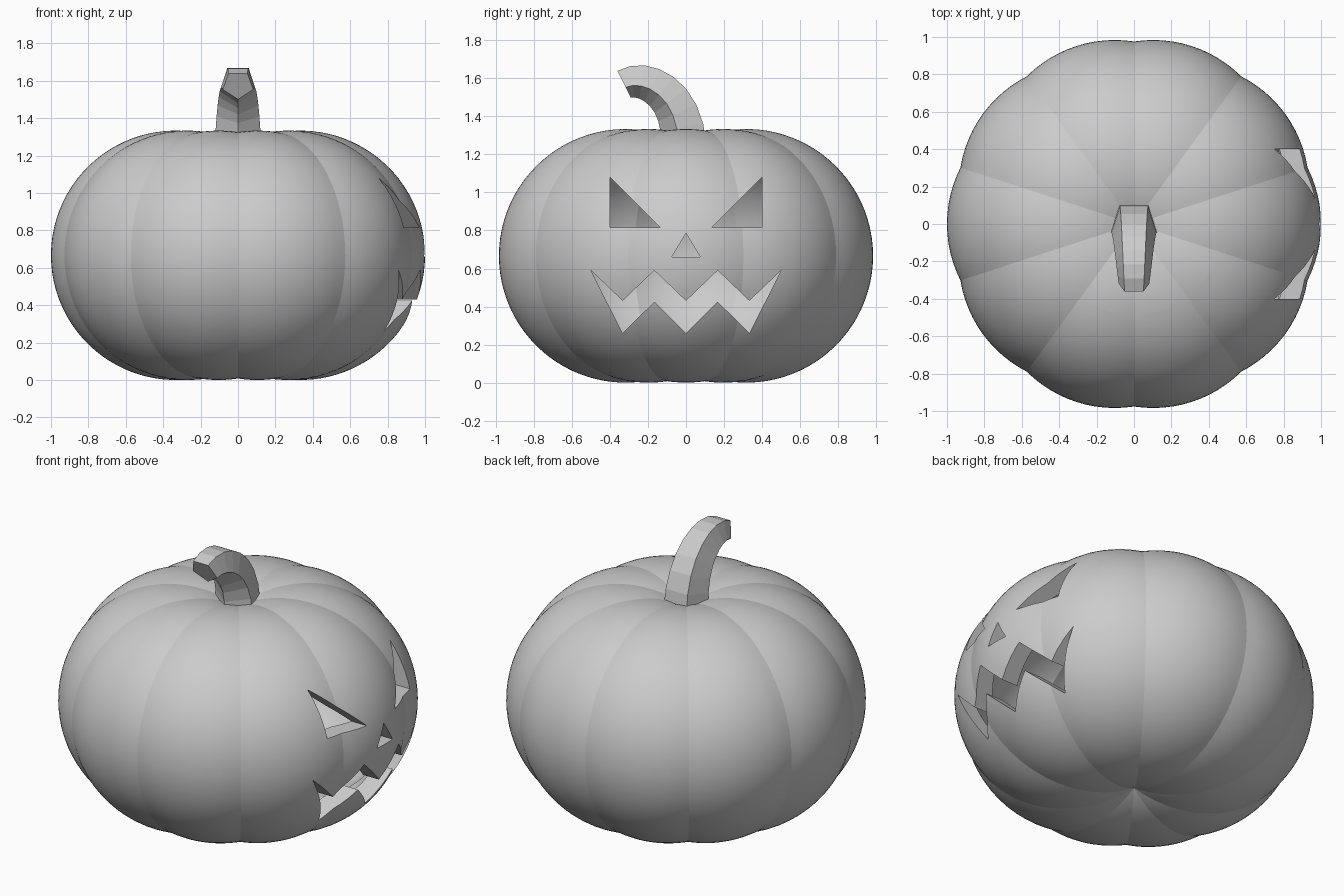
import bpy, bmesh
from math import cos, sin, pi, sqrt, radians
from mathutils import Vector

if "Cube" in bpy.data.objects:
    bpy.data.objects.remove(bpy.data.objects["Cube"])

LOBES, OFFSET, RADIUS, WALL = 10, 1 / 3, 2 / 3, 0.1
COLS, ROWS = 120, 64


def make_object(name, bm):
    bmesh.ops.recalc_face_normals(bm, faces=bm.faces)
    mesh = bpy.data.meshes.new(name)
    bm.to_mesh(mesh)
    bm.free()
    obj = bpy.data.objects.new(name, mesh)
    bpy.context.collection.objects.link(obj)
    return obj


def lobed_surface(bm, radius, inward):
    """Union of a ring of ten overlapping spheres, as one closed grid."""
    def point(i, j):
        phi, theta = pi * j / ROWS - pi / 2, 2 * pi * i / COLS
        step = 2 * pi / LOBES
        delta = theta - round(theta / step) * step
        k = OFFSET * cos(phi) * cos(delta)
        r = k + sqrt(radius ** 2 - OFFSET ** 2 + k * k)
        return (r * cos(phi) * cos(theta), r * cos(phi) * sin(theta), RADIUS + r * sin(phi))

    low, high = bm.verts.new(point(0, 0)), bm.verts.new(point(0, ROWS))
    rings = [[bm.verts.new(point(i, j)) for i in range(COLS)] for j in range(1, ROWS)]
    faces = []
    for i in range(COLS):
        n = (i + 1) % COLS
        faces.append((low, rings[0][n], rings[0][i]))
        faces.append((high, rings[-1][i], rings[-1][n]))
        for a, b in zip(rings, rings[1:]):
            faces.append((a[i], a[n], b[n], b[i]))
    for f in faces:
        bm.faces.new(f[::-1] if inward else f)


def make_shell(name):
    bm = bmesh.new()
    lobed_surface(bm, RADIUS, False)
    lobed_surface(bm, RADIUS - WALL, True)
    mesh = bpy.data.meshes.new(name)
    bm.to_mesh(mesh)
    bm.free()
    obj = bpy.data.objects.new(name, mesh)
    bpy.context.collection.objects.link(obj)
    return obj


def prism(name, outline, direction):
    bm = bmesh.new()
    face = bm.faces.new([bm.verts.new(p) for p in outline])
    ext = bmesh.ops.extrude_face_region(bm, geom=[face])
    moved = [v for v in ext['geom'] if isinstance(v, bmesh.types.BMVert)]
    bmesh.ops.translate(bm, verts=moved, vec=direction)
    if not any(f is face for f in bm.faces if len(f.verts) == len(outline) and f.is_valid):
        bm.faces.new(face.verts)
    # close the starting cap if the extrusion left it open
    bmesh.ops.holes_fill(bm, edges=[e for e in bm.edges if e.is_boundary])
    obj = make_object(name, bm)
    obj.hide_render = True
    return obj


def boolean(obj, cutter, operation):
    mod = obj.modifiers.new("cut", 'BOOLEAN')
    mod.object, mod.operation, mod.solver = cutter, operation, 'EXACT'
    bpy.context.view_layer.objects.active = obj
    bpy.ops.object.modifier_apply(modifier=mod.name)


def smooth(obj, angle):
    bpy.ops.object.select_all(action='DESELECT')
    obj.select_set(True)
    bpy.context.view_layer.objects.active = obj
    bpy.ops.object.shade_smooth_by_angle(angle=radians(angle))


# Hollow body and the ten-sided lid cut out of its top
body, lid = make_shell("pumpkin_body"), make_shell("pumpkin_lid")
ring = [radians(18 + 36 * k) for k in range(LOBES)]
lid_cut = prism("lid_cutter", [(0.51 * cos(a), 0.51 * sin(a), 1.0) for a in ring], (0, 0, 0.6))
boolean(lid, lid_cut, 'INTERSECT')
boolean(body, lid_cut, 'DIFFERENCE')

# Carved face on the +x side: eyes, nose, zigzag mouth
eye = [(0.4, 1.08), (0.4, 0.815), (0.135, 0.815)]
nose = [(-0.075, 0.66), (0.075, 0.66), (0, 0.785)]
top = [(-0.5 + k / 6, 0.43 if k % 2 else 0.59) for k in range(7)]
bottom = [(-0.5 + k / 6, 0.26 if k % 2 else 0.425) for k in range(1, 6)]
shapes = [eye, [(-y, z) for y, z in eye], nose, top + bottom[::-1]]
cutters = [lid_cut]
for shape in shapes:
    cutter = prism("face_cutter", [(0.45, y, z) for y, z in shape], (0.8, 0, 0))
    boolean(body, cutter, 'DIFFERENCE')
    cutters.append(cutter)
for cutter in cutters:
    bpy.data.objects.remove(cutter)
smooth(body, 12)
smooth(lid, 12)

# Five-sided tapering stem bending towards the front
p0, p1, p2, p3 = (Vector((0, *p)) for p in
                  [(0, 1.24), (0, 1.53), (-0.214, 1.635), (-0.33, 1.577)])
bm = bmesh.new()
loops, steps = [], 8
for s in range(steps + 1):
    t = s / steps
    u = 1 - t
    centre = u**3 * p0 + 3 * u * u * t * p1 + 3 * u * t * t * p2 + t**3 * p3
    tangent = (u * u * (p1 - p0) + 2 * u * t * (p2 - p1) + t * t * (p3 - p2)).normalized()
    outer = Vector((0, tangent.z, -tangent.y))
    r = 0.132 + (0.086 - 0.132) * t
    angles = [radians(36 + 72 * k) for k in range(5)]
    loops.append([bm.verts.new(centre + r * (cos(a) * outer + sin(a) * Vector((1, 0, 0))))
                  for a in angles])
for a, b in zip(loops, loops[1:]):
    for k in range(5):
        n = (k + 1) % 5
        bm.faces.new((a[k], a[n], b[n], b[k]))
bm.faces.new(loops[0])
bm.faces.new(loops[-1])
make_object("stem", bm)
